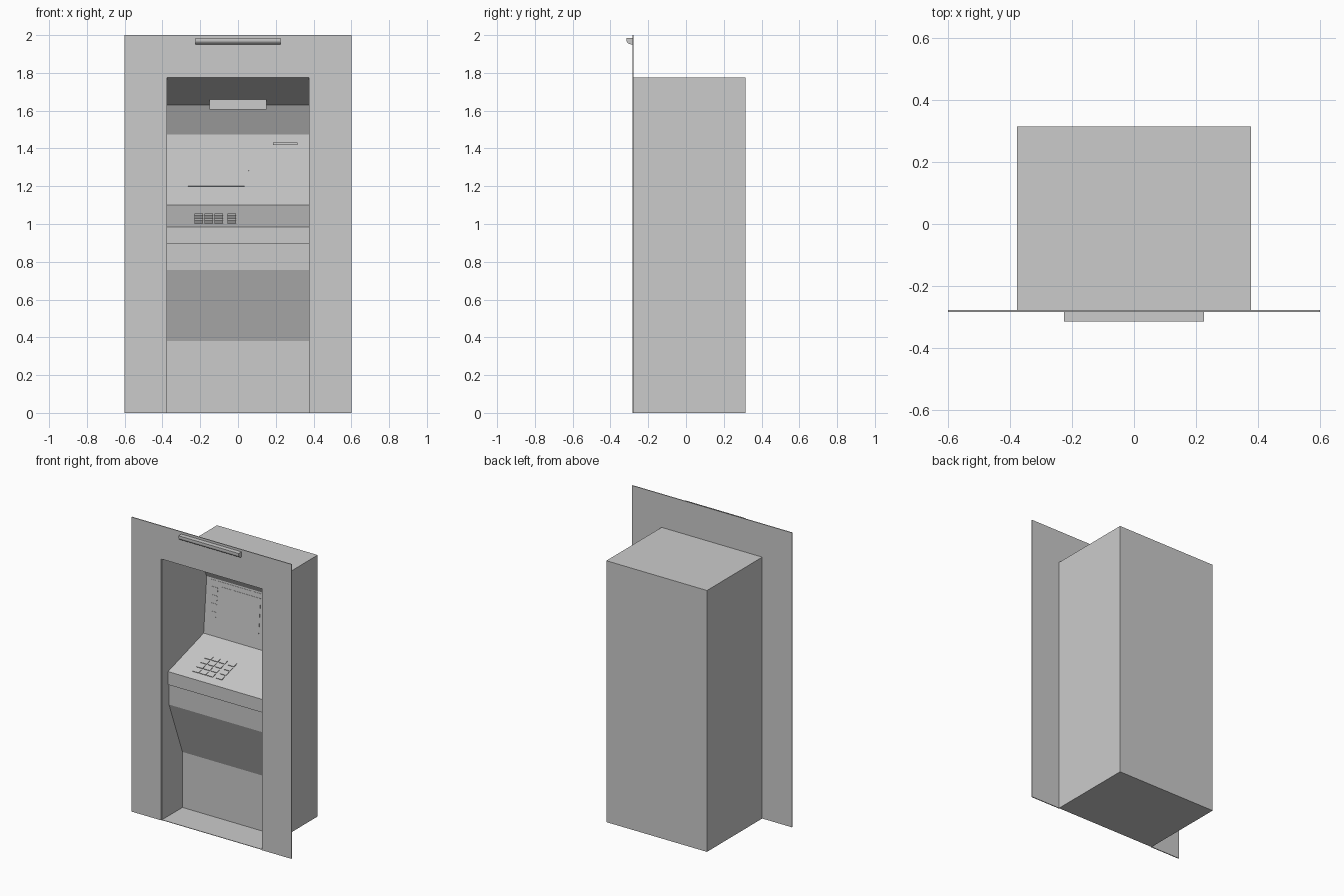
import bpy
import bmesh
from math import atan2, cos, sin, pi
from mathutils import Matrix, Vector

cube = bpy.data.objects.get("Cube")
if cube:
    bpy.data.objects.remove(cube, do_unlink=True)

grey = bpy.data.materials.new("light_grey")
grey.use_nodes = True
GREY = (0.6, 0.6, 0.6, 1)
grey.diffuse_color = GREY
grey.node_tree.nodes["Principled BSDF"].inputs["Base Color"].default_value = GREY


def prism(name, outline, depth, place):
    """Extrude a flat outline along its local z and place it with a matrix."""
    bm = bmesh.new()
    face = bm.faces.new([bm.verts.new((u, v, 0)) for u, v in outline])
    new = bmesh.ops.extrude_face_region(bm, geom=[face])["geom"]
    bmesh.ops.translate(bm, vec=(0, 0, depth),
                        verts=[g for g in new if isinstance(g, bmesh.types.BMVert)])
    bmesh.ops.recalc_face_normals(bm, faces=bm.faces)
    bm.transform(place)
    mesh = bpy.data.meshes.new(name)
    bm.to_mesh(mesh)
    bm.free()
    mesh.materials.append(grey)
    obj = bpy.data.objects.new(name, mesh)
    bpy.context.collection.objects.link(obj)
    return obj


def rect(u0, u1, v0, v1):
    return [(u0, v0), (u1, v0), (u1, v1), (u0, v1)]


def side_profile(name, outline, half_width):
    """Extrude a (y, z) outline across x."""
    axes = Matrix(((0, 0, 1, -half_width), (1, 0, 0, 0), (0, 1, 0, 0), (0, 0, 0, 1)))
    return prism(name, outline, 2 * half_width, axes)


def on_slope(low, high):
    """Frame with u along x and v up the slope between two (y, z) points."""
    angle = atan2(high[1] - low[1], high[0] - low[0])
    return Matrix.Translation((0, *low)) @ Matrix.Rotation(angle, 4, "X")


W, FRONT, BACK, TOP = 0.378, -0.28, 0.315, 1.775
SKIN = 0.003
shelf_low, shelf_high = (-0.215, 0.985), (0.167, 1.10)
screen_top = (0.2, 1.475)

# Machine body: the stepped fascia, filled through to the back
side_profile("machine_body", [
    (BACK, 0), (BACK, TOP), (FRONT, TOP), (0.12, 1.63), screen_top, shelf_high,
    shelf_low, (-0.215, 0.896), (-0.207, 0.896), (-0.205, 0.757),
    (-0.06, 0.38), (-0.06, 0)], W - SKIN)

# Recess side walls and floor
for side, x in (("right", -W), ("left", W - SKIN)):
    prism(side + "_wall", rect(FRONT, BACK, 0, TOP), SKIN,
          Matrix(((0, 0, 1, x), (1, 0, 0, 0), (0, 1, 0, 0), (0, 0, 0, 1))))
prism("recess_floor", rect(-W, W, FRONT, -0.05), SKIN, Matrix.Identity(4))

# Surround panel with the opening cut out of it
upright = Matrix.Translation((0, FRONT + 0.002, 0)) @ Matrix.Rotation(pi / 2, 4, "X")
prism("surround_panel", [(-0.6, 0), (-W, 0), (-W, TOP), (W, TOP), (W, 0),
                         (0.6, 0), (0.6, 2), (-0.6, 2)], 0.006, upright)

# Header lamp with a rounded underside
arc = [(-0.283 - 0.032 * cos(a * pi / 12), 1.972 - 0.022 * sin(a * pi / 12))
       for a in range(7)]
side_profile("header_lamp", [(-0.283, 1.985), (-0.315, 1.985)] + arc, 0.226)

# Small housing under the hood
side_profile("hood_housing", [(0.04, 1.607), (0.04, 1.66), (0.16, 1.66), (0.16, 1.607)], 0.15)

# Display surround, glass and side buttons
display = on_slope(shelf_high, screen_top)
prism("display_surround", rect(-0.34, 0.11, 0.065, 0.366), 0.002, display)
prism("display_glass", rect(-0.265, 0.035, 0.1, 0.335), 0.004, display)
for side, x, flip in (("right", -0.307, 1), ("left", 0.075, -1)):
    for row in range(4):
        v = 0.143 + 0.054 * row
        shape = [(x - flip * 0.022, v - 0.017), (x + flip * 0.016, v - 0.017),
                 (x + flip * 0.022, v - 0.01), (x + flip * 0.022, v + 0.01),
                 (x + flip * 0.016, v + 0.017), (x - flip * 0.022, v + 0.017)]
        prism(f"{side}_display_button_{row + 1}", shape, 0.004, display)

# Card slot: a raised rim of four bars
u0, u1, v0, v1, t = 0.185, 0.315, 0.32, 0.333, 0.003
for part, bar in (("bottom", rect(u0, u1, v0, v0 + t)), ("top", rect(u0, u1, v1 - t, v1)),
                  ("right", rect(u0, u0 + t, v0, v1)), ("left", rect(u1 - t, u1, v0, v1))):
    prism("card_slot_" + part, bar, 0.008, display)

# Keypad on the sloping shelf
shelf = on_slope(shelf_low, shelf_high)
for row in range(4):
    for col, u in enumerate((-0.23, -0.177, -0.124, -0.055)):
        v = 0.06 + 0.045 * row
        prism(f"key_{row + 1}_{col + 1}", rect(u, u + 0.045, v, v + 0.032), 0.004, shelf)
